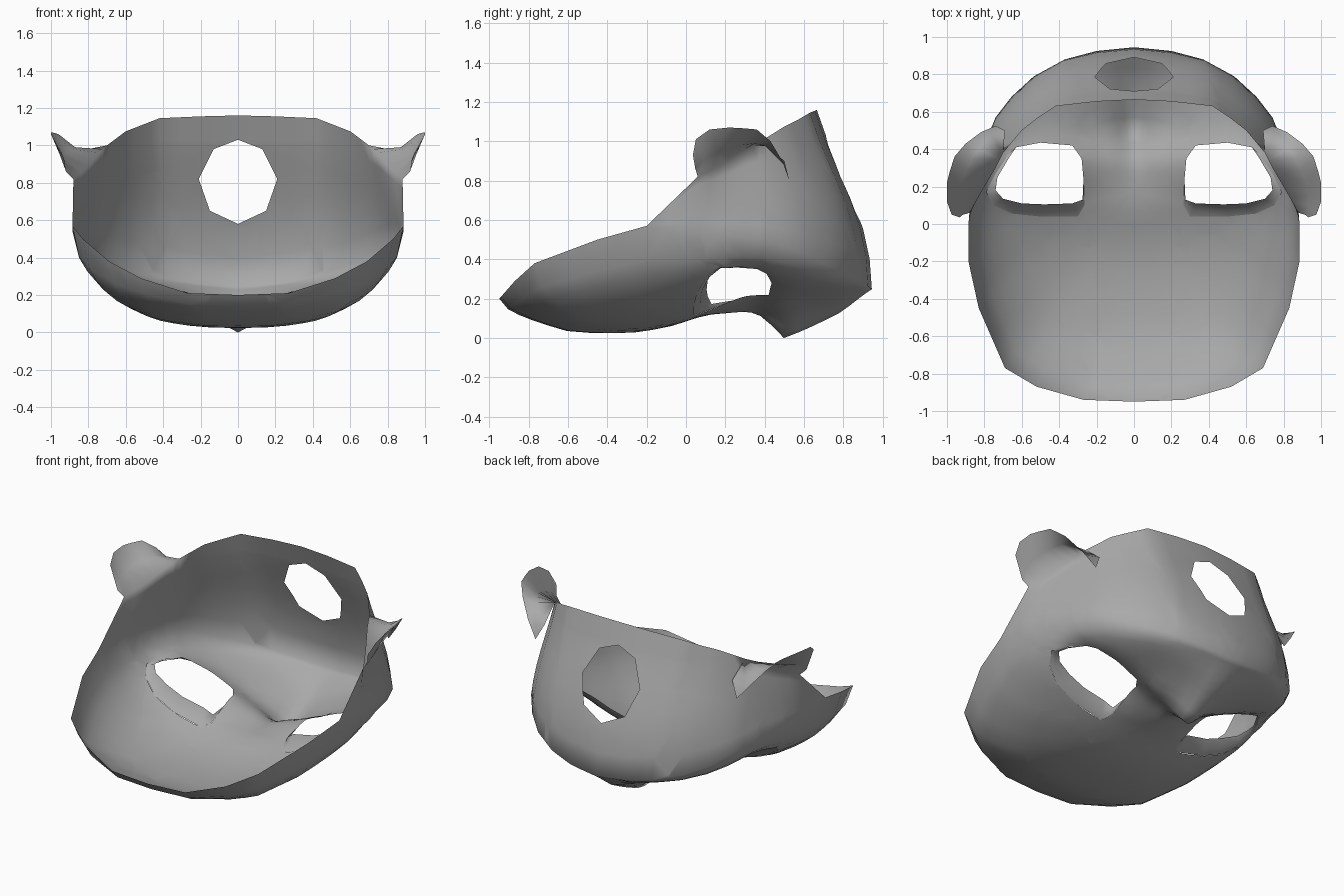
import bpy, bmesh, math
from mathutils import Vector
from mathutils.bvhtree import BVHTree

cube = bpy.data.objects.get("Cube")
if cube:
    bpy.data.objects.remove(cube)

grey = bpy.data.materials.new("plain_grey")
grey.use_nodes = True
GREY = (0.4, 0.4, 0.4, 1)
grey.diffuse_color = GREY
grey.node_tree.nodes["Principled BSDF"].inputs["Base Color"].default_value = GREY


def finish(bm, name):
    """Turn half geometry into a mirrored, smooth object."""
    mesh = bpy.data.meshes.new(name)
    bm.to_mesh(mesh)
    bm.free()
    mesh.materials.append(grey)
    mesh.shade_smooth()
    obj = bpy.data.objects.new(name, mesh)
    bpy.context.collection.objects.link(obj)
    mod = obj.modifiers.new("mirror", 'MIRROR')
    mod.use_clip = True
    mod.merge_threshold = 0.002


def lookup(table, v):
    """Piecewise linear profile."""
    for (a, fa), (b, fb) in zip(table, table[1:]):
        if v <= b:
            t = max(0, (v - a) / (b - a))
            return fa + (fb - fa) * t
    return table[-1][1]


def refine(points, n):
    out = []
    for a, b in zip(points, points[1:]):
        out += [Vector(a).lerp(Vector(b), i / n) for i in range(n)]
    return out + [Vector(points[-1])]


def skin(bm, rows):
    """Quad sheet through equally long rows of points."""
    grid = [[bm.verts.new(p) for p in row] for row in rows]
    for r, s in zip(grid, grid[1:]):
        for i in range(len(r) - 1):
            bm.faces.new((r[i], r[i + 1], s[i + 1], s[i]))


def cut(bm, outline, i, j, test):
    """Cut a convex hole, seen along the axis other than i and j."""
    faces = [f for f in bm.faces if test(f.calc_center_median())]
    mid = Vector((sum(p[0] for p in outline), sum(p[1] for p in outline))) / len(outline)
    for p, q in zip(outline, outline[1:] + outline[:1]):
        side = Vector((q[1] - p[1], p[0] - q[0]))
        if side.dot(mid - Vector(p)) > 0:
            side = -side
        co, no = Vector(), Vector()
        co[i], co[j] = p
        no[i], no[j] = side
        no.normalize()
        geom = set(faces)
        for f in faces:
            geom.update(f.edges, f.verts)
        res = bmesh.ops.bisect_plane(bm, geom=list(geom), dist=1e-5, plane_co=co, plane_no=no)
        faces = [f for f in res["geom"] if isinstance(f, bmesh.types.BMFace)
                 and (f.calc_center_median() - co).dot(no) < 0]
    bmesh.ops.delete(bm, geom=faces, context='FACES')


# Widest outline and open rim of the mask, forehead to chin
forehead = [(0, -.95, .2), (.27, -.94, .21), (.52, -.87, .29), (.69, -.77, .38),
            (.83, -.45, .5), (.885, -.2, .57)]
widest = refine(forehead + [(.885, 0, .54), (.86, .2, .52), (.81, .4, .5), (.74, .57, .45),
                            (.655, .68, .39), (.535, .79, .34), (.37, .88, .3),
                            (.2, .925, .27), (0, .945, .25)], 2)
rim = refine(forehead + [(.88, .06, .82), (.8, .2, .89), (.74, .3, .96), (.7, .38, 1),
                         (.6, .5, 1.075), (.51, .57, 1.11), (.42, .63, 1.145),
                         (.2, .655, 1.155), (0, .665, 1.16)], 2)

# Face relief: base height along the middle, and nose depth
base = [(-.95, .03), (-.6, -.015), (-.28, .015), (-.1, .05), (.05, .1), (.2, .15),
        (.35, .2), (.65, .2), (.8, .2), (.95, .25)]
nose = [(.1, 0), (.3, .05), (.4, .1), (.5, .205), (.65, .145), (.8, .08), (.95, 0)]
POLE_Y = .2


def face_point(edge, r):
    x, y = edge.x * r, POLE_Y + (edge.y - POLE_Y) * r
    curve = 1 - math.sqrt(max(0, 1 - r ** 2.5))
    low = lookup(base, y)
    z = low + (edge.z - low) * curve
    z -= lookup(nose, y) * (.7 * math.exp(-(x / .27) ** 2) + .3 * math.exp(-(x / .08) ** 2))
    z += (1 - r ** 4) * .11 * math.exp(-((x - .55) / .24) ** 2 - ((y - .28) / .15) ** 2)
    return Vector((x, y, z))


def wall_point(a, b, t):
    p = a.lerp(b, t)
    p.y += .085 * math.sin(math.pi * t) * (1 - t) * min(1, max(0, a.y - .3) * 2)
    return p


# Mask shell
shell = bmesh.new()
rings = [0, .06, .12, .18, .24, .32, .4, .5, .6, .7, .78, .85, .91, .96, 1]
rows = [[face_point(e, r) for e in widest] for r in rings]
rows += [[wall_point(a, b, t / 6) for a, b in zip(widest, rim)] for t in range(1, 7)]
skin(shell, rows)

# Ear, a curled sheet growing from the side rim
root = rim[12:19] + [Vector((.69, .5, .9)), Vector((.74, .525, .8))]
tip = [Vector(p) for p in [
    (.93, .035, .93), (.975, .05, 1.01), (1, .12, 1.06), (1, .22, 1.07), (.985, .28, 1.067),
    (.96, .36, 1.06), (.9, .43, 1), (.82, .49, .9), (.74, .525, .8)]]
middle = [a.lerp(b, .5) + Vector((.12, 0, -.12)) * (b - a).length for a, b in zip(root, tip)]
skin(shell, [root, middle, tip])

bmesh.ops.remove_doubles(shell, verts=shell.verts, dist=1e-4)
bmesh.ops.recalc_face_normals(shell, faces=shell.faces)
if sum(f.normal.z * f.calc_area() for f in shell.faces) > 0:
    bmesh.ops.reverse_faces(shell, faces=shell.faces)
surface = BVHTree.FromBMesh(shell)

# Eye opening with its folded brow lip
socket = [(.27, .24), (.28, .35), (.33, .42), (.5, .435), (.63, .41), (.68, .36), (.74, .27),
          (.79, .17), (.75, .1), (.65, .055), (.5, .04), (.3, .04), (.265, .1)]
opening = socket[:5] + [(.665, .36), (.73, .25), (.74, .18), (.7, .135), (.6, .11),
                        (.48, .105), (.33, .11), (.275, .13)]


def on_shell(p, lift=0):
    hit = surface.ray_cast(Vector((p[0], p[1], -1)), Vector((0, 0, 1)))[0]
    return hit + Vector((0, 0, lift))


lip = bmesh.new()
outer = [on_shell(p) for p in socket[4:] + socket[:1]]
inner = [on_shell(p, .8 * (Vector(p) - Vector(q)).length)
         for p, q in zip(opening[4:] + opening[:1], socket[4:] + socket[:1])]
bend = [a.lerp(b, .5) - Vector((0, 0, .012)) * (a - b).length / .07 for a, b in zip(outer, inner)]
skin(lip, [outer, bend, inner])
bmesh.ops.remove_doubles(lip, verts=lip.verts, dist=1e-4)
finish(lip, "eye_lips")
cut(shell, socket, 0, 1, lambda c: c.z < .6 and c.y < .6)

# Mouth opening in the rear wall
mouth = [(-.1, 1.03), (0, 1.03), (.13, .98), (.21, .82), (.15, .65), (0, .58), (-.1, .58)]
cut(shell, mouth, 0, 2, lambda c: c.y > .5 and c.z > .35)
finish(shell, "mask_shell")
